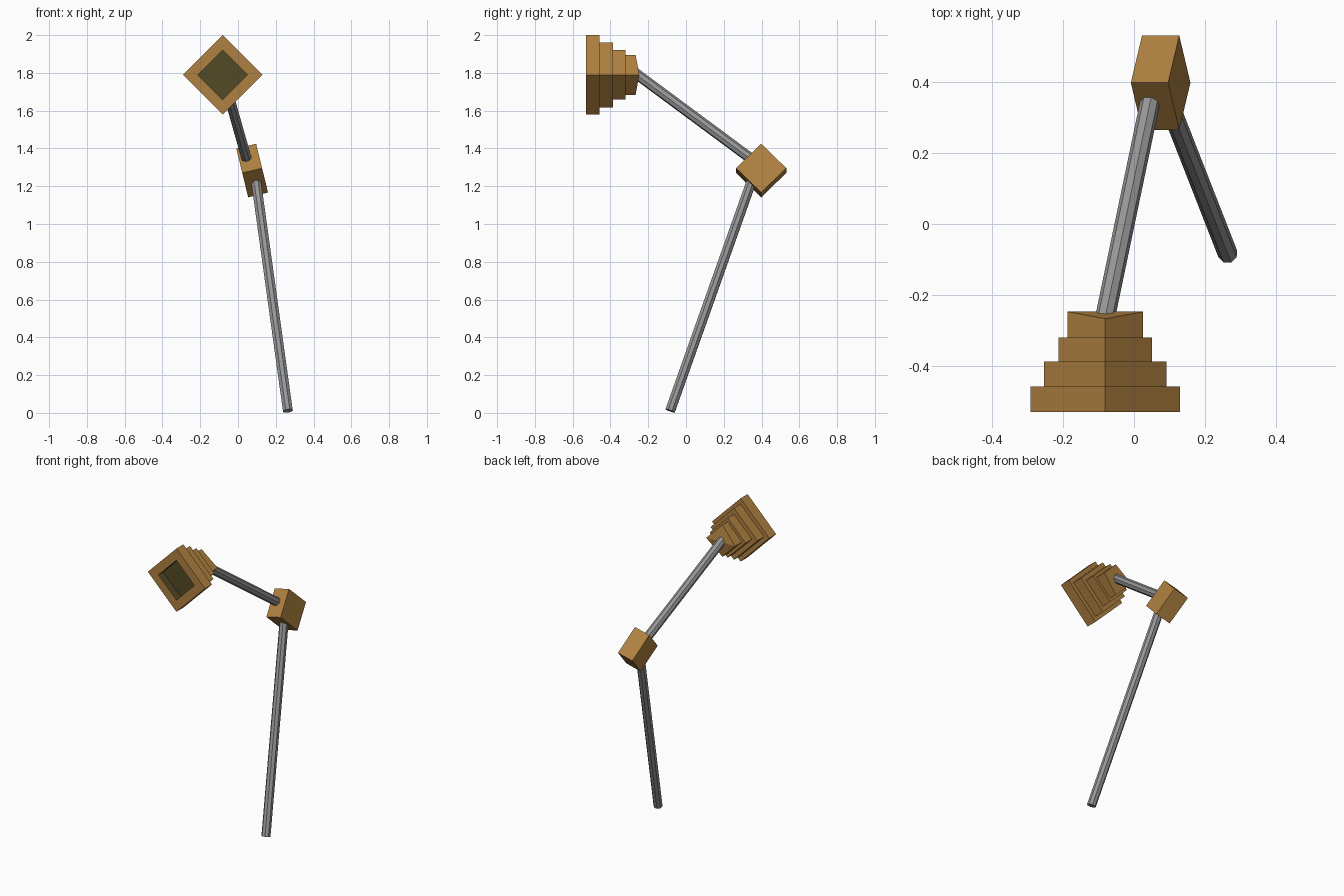
import bpy, bmesh, math
from mathutils import Matrix, Vector

if "Cube" in bpy.data.objects:
    bpy.data.objects.remove(bpy.data.objects["Cube"])


def material(name, rgb):
    m = bpy.data.materials.new(name)
    m.diffuse_color = (*rgb, 1)
    m.use_nodes = True
    m.node_tree.nodes["Principled BSDF"].inputs["Base Color"].default_value = m.diffuse_color
    return m


BRASS = material("brass tan", (0.43, 0.22, 0.052))
STEEL = material("steel grey", (0.31, 0.31, 0.31))
DARK = material("dark olive", (0.088, 0.068, 0.019))


def finish(name, bm, *mats):
    bmesh.ops.recalc_face_normals(bm, faces=bm.faces)
    mesh = bpy.data.meshes.new(name)
    bm.to_mesh(mesh)
    bm.free()
    for m in mats:
        mesh.materials.append(m)
    ob = bpy.data.objects.new(name, mesh)
    bpy.context.collection.objects.link(ob)
    return ob


def rod(name, a, b, radius=0.028):
    """Eight-sided straight rod between two points."""
    a, b = Vector(a), Vector(b)
    d = b - a
    place = Matrix.Translation((a + b) / 2) @ d.to_track_quat('Z', 'Y').to_matrix().to_4x4()
    bm = bmesh.new()
    bmesh.ops.create_cone(bm, cap_ends=True, segments=8, radius1=radius,
                          radius2=radius, depth=d.length, matrix=place)
    return finish(name, bm, STEEL)


# Lower and upper arms
rod("lower_arm", (0.264, -0.084, 0.011), (0.088, 0.366, 1.28))
rod("upper_arm", (-0.087, -0.29, 1.815), (0.055, 0.39, 1.312))

# Elbow block: a square plate stood on its edge and tilted sideways
bm = bmesh.new()
place = (Matrix.Translation((0.075, 0.398, 1.283))
         @ Matrix.Rotation(math.radians(-13.7), 4, 'Y')
         @ Matrix.Rotation(math.radians(45), 4, 'X')
         @ Matrix.Diagonal((0.108, 0.188, 0.188, 1)))
bmesh.ops.create_cube(bm, size=1, matrix=place)
finish("elbow_block", bm, BRASS)

# Lamp head: stepped diamond shade built from stacked rings, front to back
CX, CZ = -0.081, 1.79
bm = bmesh.new()


def ring(r, y, y_side=None):
    ys = y if y_side is None else y_side
    return [bm.verts.new(p) for p in ((CX + r, ys, CZ), (CX, y, CZ + r),
                                      (CX - r, ys, CZ), (CX, y, CZ - r))]


steps = [(0.132, -0.48), (0.132, -0.53),                    # recess
         (0.21, -0.53), (0.21, -0.457),                     # four tiers
         (0.172, -0.457), (0.172, -0.387),
         (0.132, -0.387), (0.132, -0.32),
         (0.106, -0.32), (0.106, -0.267, -0.247)]
rings = [ring(*s) for s in steps]
bm.faces.new(rings[0]).material_index = 1
for i, (p, q) in enumerate(zip(rings, rings[1:])):
    for k in range(4):
        n = (k + 1) % 4
        bm.faces.new((p[k], p[n], q[n], q[k])).material_index = 1 if i == 0 else 0
# Back of the shade, folded along its horizontal diagonal
e = rings[-1]
bm.faces.new((e[0], e[1], e[2]))
bm.faces.new((e[2], e[3], e[0]))
finish("lamp_head", bm, BRASS, DARK)
